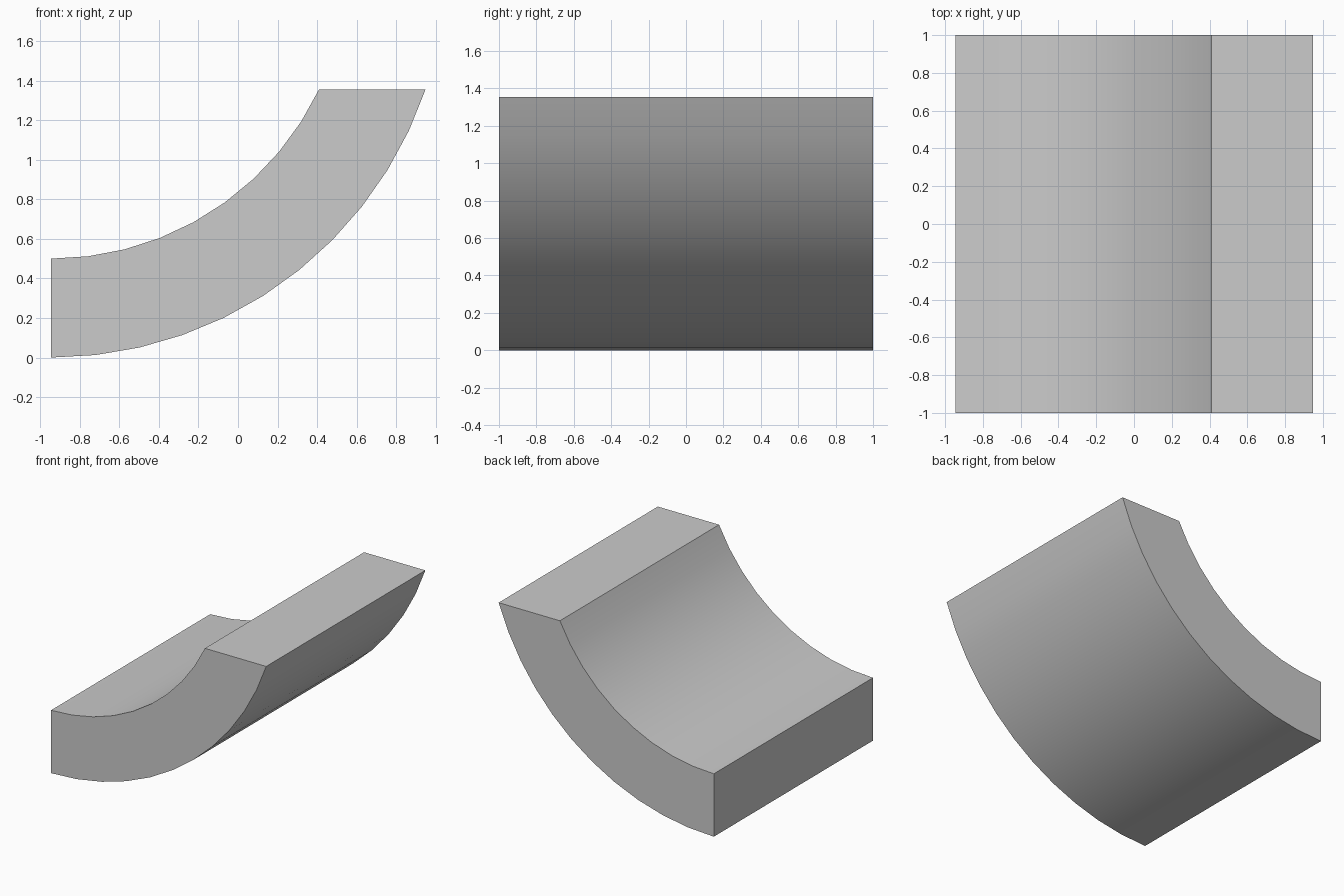
import bpy
import bmesh
from math import acos, sin, cos, radians

cube = bpy.data.objects.get("Cube")
if cube:
    bpy.data.objects.remove(cube, do_unlink=True)

# Overall dimensions
CENTRE_X, CENTRE_Z = -0.945, 2.0
TOP_Z = 1.355
HALF_DEPTH = 1.0


def arc(radius, steps):
    """Arc from straight below the centre up to the level top cut."""
    end = acos((CENTRE_Z - TOP_Z) / radius)
    return [(CENTRE_X + radius * sin(end * i / steps),
             CENTRE_Z - radius * cos(end * i / steps))
            for i in range(steps + 1)]


# Plain grey
grey = bpy.data.materials.new("light grey")
colour = (0.6, 0.6, 0.6, 1.0)
grey.use_nodes = True
grey.diffuse_color = colour
grey.node_tree.nodes["Principled BSDF"].inputs["Base Color"].default_value = colour

# Curved block: side profile extruded from front to back
profile = arc(2.0, 11) + arc(1.5, 9)[::-1]
bm = bmesh.new()
side = bm.faces.new([bm.verts.new((x, -HALF_DEPTH, z)) for x, z in profile])
extruded = bmesh.ops.extrude_face_region(bm, geom=[side], use_keep_orig=True)
new_verts = [g for g in extruded["geom"] if isinstance(g, bmesh.types.BMVert)]
bmesh.ops.translate(bm, verts=new_verts, vec=(0, 2 * HALF_DEPTH, 0))
bmesh.ops.recalc_face_normals(bm, faces=bm.faces)

mesh = bpy.data.meshes.new("curved_block")
bm.to_mesh(mesh)
bm.free()
mesh.materials.append(grey)
block = bpy.data.objects.new("curved_block", mesh)
bpy.context.collection.objects.link(block)

# Smooth curves, sharp corners
bpy.context.view_layer.objects.active = block
block.select_set(True)
bpy.ops.object.shade_smooth_by_angle(angle=radians(30))
